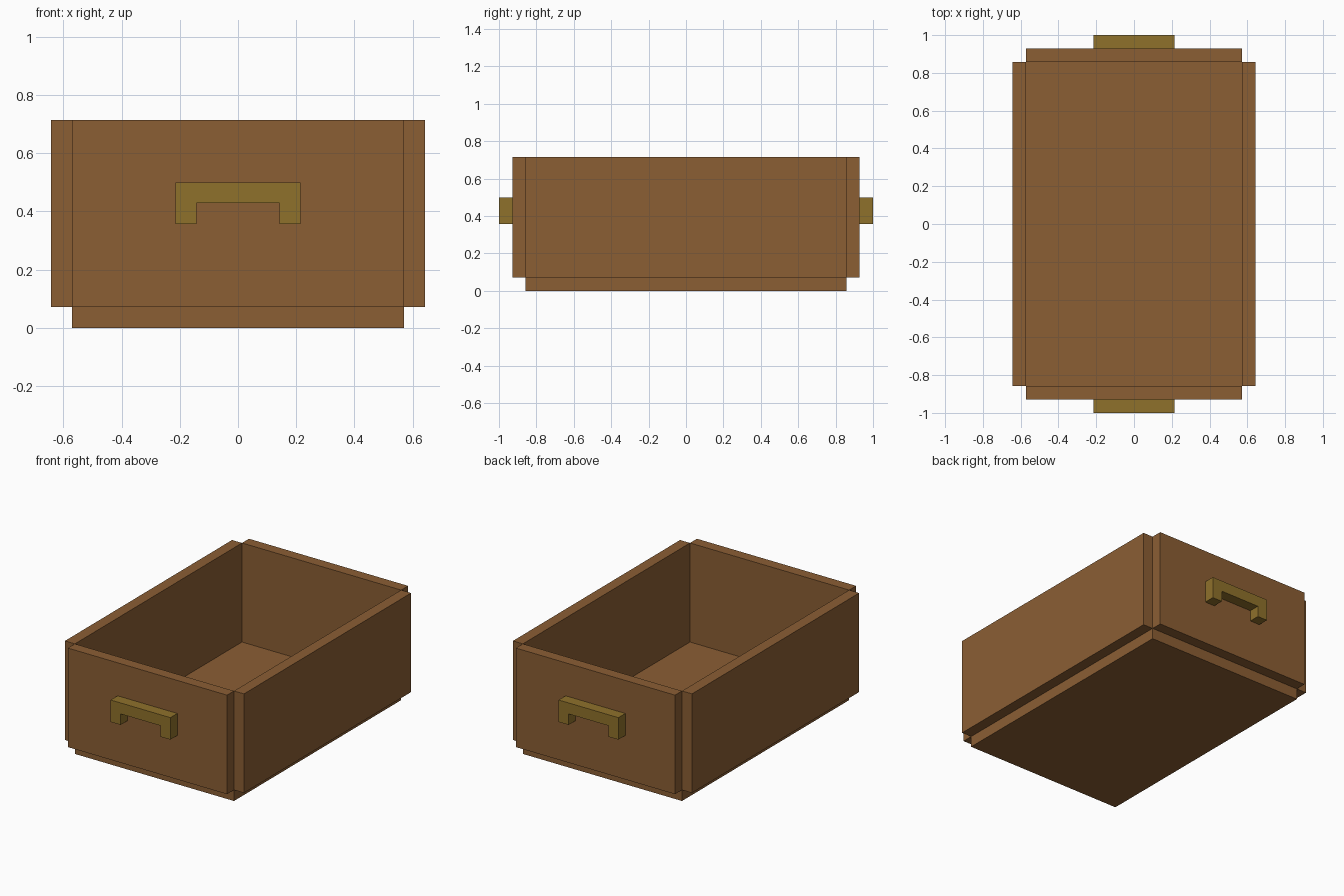
import bpy
import bmesh

if "Cube" in bpy.data.objects:
    bpy.data.objects.remove(bpy.data.objects["Cube"])

U = 1 / 14  # board thickness


def material(name, rgb):
    m = bpy.data.materials.new(name)
    m.diffuse_color = (*rgb, 1)
    m.use_nodes = True
    m.node_tree.nodes["Principled BSDF"].inputs["Base Color"].default_value = m.diffuse_color
    return m


wood = material("brown wood", (0.258, 0.112, 0.034))
brass = material("dark brass", (0.275, 0.165, 0.024))


def prism(name, profile, y0, y1, mat):
    """Extrude an x/z outline (in board thicknesses) from y0 to y1."""
    bm = bmesh.new()
    face = bm.faces.new([bm.verts.new((x * U, y0 * U, z * U)) for x, z in profile])
    ext = bmesh.ops.extrude_face_region(bm, geom=[face])
    verts = [g for g in ext["geom"] if isinstance(g, bmesh.types.BMVert)]
    bmesh.ops.translate(bm, verts=verts, vec=(0, (y1 - y0) * U, 0))
    bmesh.ops.recalc_face_normals(bm, faces=bm.faces)
    me = bpy.data.meshes.new(name)
    bm.to_mesh(me)
    bm.free()
    me.materials.append(mat)
    ob = bpy.data.objects.new(name, me)
    bpy.context.collection.objects.link(ob)
    return ob


def board(name, x0, x1, y0, y1, z0, z1):
    return prism(name, [(x0, z0), (x1, z0), (x1, z1), (x0, z1)], y0, y1, wood)


# Floor board
board("floor", -8, 8, -12, 12, 0, 1)

# Long side walls
for side, x in (("left", -9), ("right", 8)):
    board(side + "_wall", x, x + 1, -12, 12, 1, 10)

# End walls, each with a bracket-shaped handle
grip = [(-3, 5), (-2, 5), (-2, 6), (2, 6), (2, 5), (3, 5), (3, 7), (-3, 7)]
for end, wall_y, grip_y in (("front", -13, -14), ("back", 12, 13)):
    board(end + "_wall", -8, 8, wall_y, wall_y + 1, 1, 10)
    prism(end + "_handle", grip, grip_y, grip_y + 1, brass)
